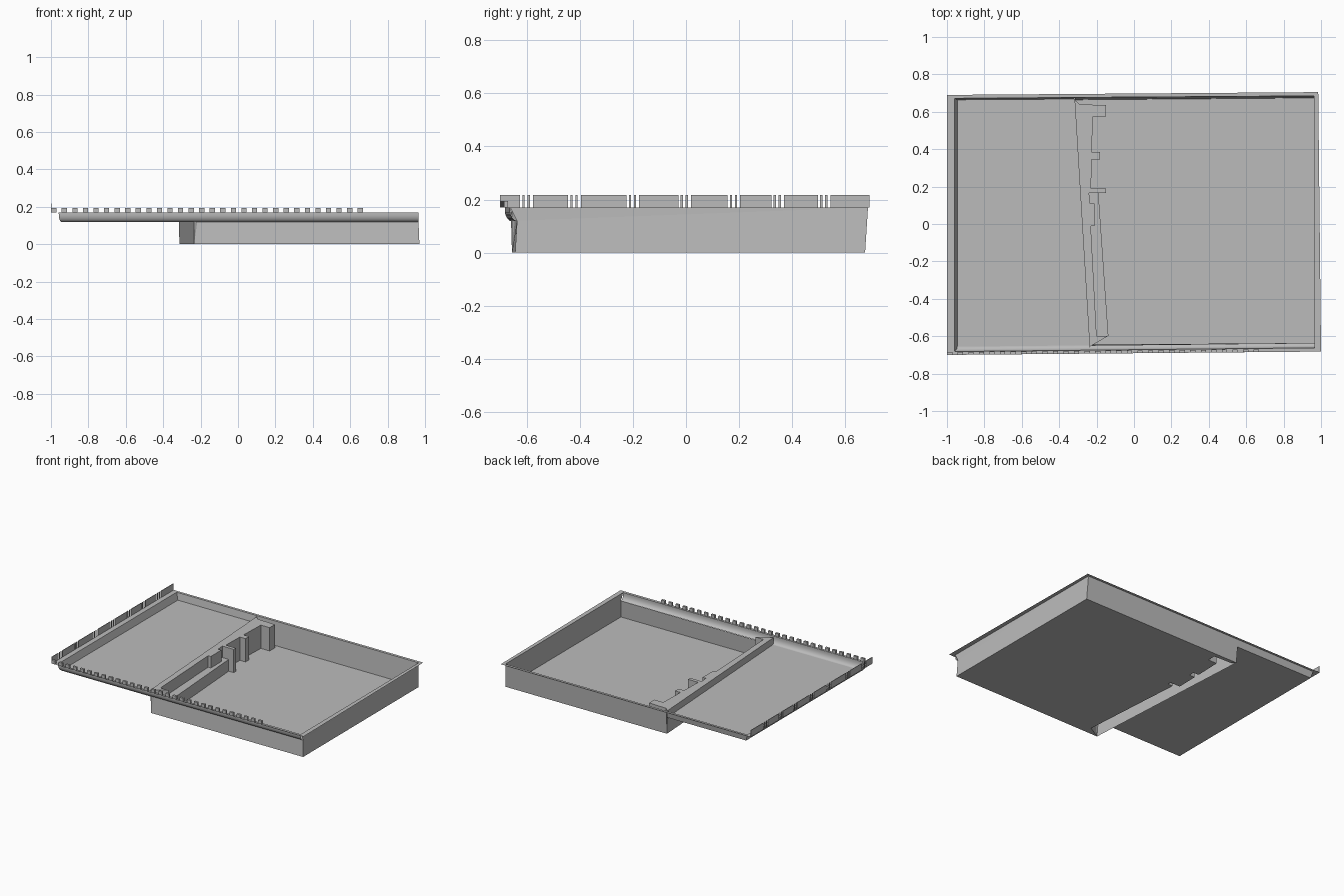
import bpy, bmesh, math
from mathutils import Vector

if "Cube" in bpy.data.objects:
    bpy.data.objects.remove(bpy.data.objects["Cube"])

RIM, SHELF, TOP, BENCH = 0.17, 0.12, 0.168, 0.085

grey = bpy.data.materials.new("plain grey")
grey.diffuse_color = (0.5, 0.5, 0.5, 1)
grey.use_nodes = True
grey.node_tree.nodes["Principled BSDF"].inputs["Base Color"].default_value = grey.diffuse_color


def finish(name, bm, smooth=False):
    bmesh.ops.remove_doubles(bm, verts=bm.verts, dist=0.0002)
    me = bpy.data.meshes.new(name)
    bm.to_mesh(me)
    bm.free()
    ob = bpy.data.objects.new(name, me)
    bpy.context.collection.objects.link(ob)
    me.materials.append(grey)
    if smooth:
        for p in me.polygons:
            p.use_smooth = True
    return ob


def flat(bm, pts, z):
    """Flat polygon at height z."""
    bm.faces.new([bm.verts.new((x, y, z)) for x, y in pts])


def strip(bm, a, b, closed=False):
    """Quads between two equal-length 3D point rows."""
    n = len(a)
    for i in range(n if closed else n - 1):
        j = (i + 1) % n
        bm.faces.new([bm.verts.new(p) for p in (a[i], a[j], b[j], b[i])])


def at(pts, z):
    return [(x, y, z) for x, y in pts]


def box(bm, x0, x1, y0, y1, z0, z1):
    r = bmesh.ops.create_cube(bm, size=1)
    for v in r["verts"]:
        v.co = Vector(((x0 + x1) / 2 + v.co.x * (x1 - x0),
                       (y0 + y1) / 2 + v.co.y * (y1 - y0),
                       (z0 + z1) / 2 + v.co.z * (z1 - z0)))


# Flat flange around the top
outer = [(-1, -0.70), (1, -0.682), (0.985, 0.705), (-1, 0.69)]
inner = [(-0.96, -0.682), (0.965, -0.662), (0.962, 0.685), (-0.96, 0.672)]
bm = bmesh.new()
strip(bm, at(outer, RIM), at(inner, RIM), True)
finish("rim_flange", bm)

# Corners where the dividing wall meets the front and back
div_f, div_b = (-0.237, -0.66), (-0.318, 0.668)

# Shallow side: floor with sloping left and back walls
sh = [(-0.945, -0.665), div_f, div_b, (-0.945, 0.664)]
bm = bmesh.new()
flat(bm, sh, SHELF)
strip(bm, [(*inner[0], RIM), (*inner[3], RIM), (-0.318, 0.677, RIM)],
      [(*sh[0], SHELF), (*sh[3], SHELF), (*div_b, SHELF)])
finish("shallow_tray", bm)

# Rounded cove along the whole front
bm = bmesh.new()
rows = []
for i in range(9):
    a = math.pi / 2 * i / 8
    dy, z = 0.026 * (1 - math.cos(a)), 0.16 - 0.04 * math.sin(a)
    rows.append([(-0.958 + dy / 2, -0.682 + dy, z), (0.965, -0.662 + dy, z)])
rows.insert(0, [(-0.96, -0.682, RIM), (0.965, -0.662, RIM)])
for a, b in zip(rows, rows[1:]):
    strip(bm, a, b)
finish("front_cove", bm, True)

# Inner outline of the dividing wall, from back to front
notch = [(-0.313, 0.66), (-0.29, 0.64), (-0.15, 0.635), (-0.15, 0.575),
         (-0.22, 0.575), (-0.226, 0.385), (-0.182, 0.385), (-0.182, 0.345),
         (-0.226, 0.345), (-0.23, 0.19), (-0.15, 0.19), (-0.15, 0.165)]
low = [(-0.19, 0.165), (-0.137, -0.598)]
slot = [(-0.24, 0.165), (-0.236, 0.11), (-0.21, 0.11), (-0.21, -0.01),
        (-0.231, -0.01), (-0.2, -0.598)]
end = (-0.235, -0.655)

# Deep side: floor and outer walls
deep_r = [(0.97, -0.643), (0.968, 0.674)]
bm = bmesh.new()
flat(bm, [end] + deep_r + [(-0.313, 0.664)] + notch + low, 0)
strip(bm, at([end] + deep_r + [(-0.313, 0.664)], 0),
      [(-0.237, -0.645, SHELF), (0.965, -0.636, SHELF),
       (0.962, 0.685, RIM), (-0.318, 0.677, RIM)])
bm.faces.new([bm.verts.new(p) for p in
              ((0.965, -0.636, SHELF), (0.965, -0.662, RIM), (0.962, 0.685, RIM))])
finish("deep_tray", bm)

# Dividing wall: outer face, stepped inner face, open underneath
bm = bmesh.new()
strip(bm, at([(-0.313, 0.664), end], 0), at([div_b, div_f], TOP))
strip(bm, at(notch, 0), at(notch, TOP))
strip(bm, at([notch[-1], low[0]], 0), at([notch[-1], low[0]], TOP))
strip(bm, at([low[1], end], 0), at([low[1], end], TOP))
strip(bm, at([low[0], slot[0]], BENCH), at([low[0], slot[0]], TOP))
strip(bm, at([slot[-1], low[1]], BENCH), at([slot[-1], low[1]], TOP))
flat(bm, [div_b] + notch + low[:1] + slot + low[1:] + [end, div_f], TOP)
finish("dividing_wall", bm)

# Low bench in front of the dividing wall
bm = bmesh.new()
strip(bm, at(low, 0), at(low, BENCH))
flat(bm, low + slot[::-1], BENCH)
strip(bm, at(slot, BENCH), at(slot, TOP))
finish("bench", bm)

# Row of small teeth on the front edge
bm = bmesh.new()
for i in range(30):
    x = -0.985 + i * 0.0565
    y = -0.70 + (x + 1) * 0.009
    box(bm, x - 0.014, x + 0.014, y, y + 0.015, RIM, 0.194)
finish("front_teeth", bm)

# Thin fence on the left edge: panels with narrow posts in the gaps
bm = bmesh.new()
gaps = [-0.60, -0.42, -0.20, -0.005, 0.18, 0.345, 0.52]
edges = [-0.70] + [g + s for g in gaps for s in (-0.024, 0.024)] + [0.69]
for y0, y1 in zip(edges[::2], edges[1::2]):
    box(bm, -1, -0.996, y0, y1, RIM, 0.217)
for g in gaps:
    for d in (-0.011, 0.008):
        box(bm, -1, -0.996, g + d - 0.004, g + d + 0.004, RIM, 0.217)
finish("left_fence", bm)
